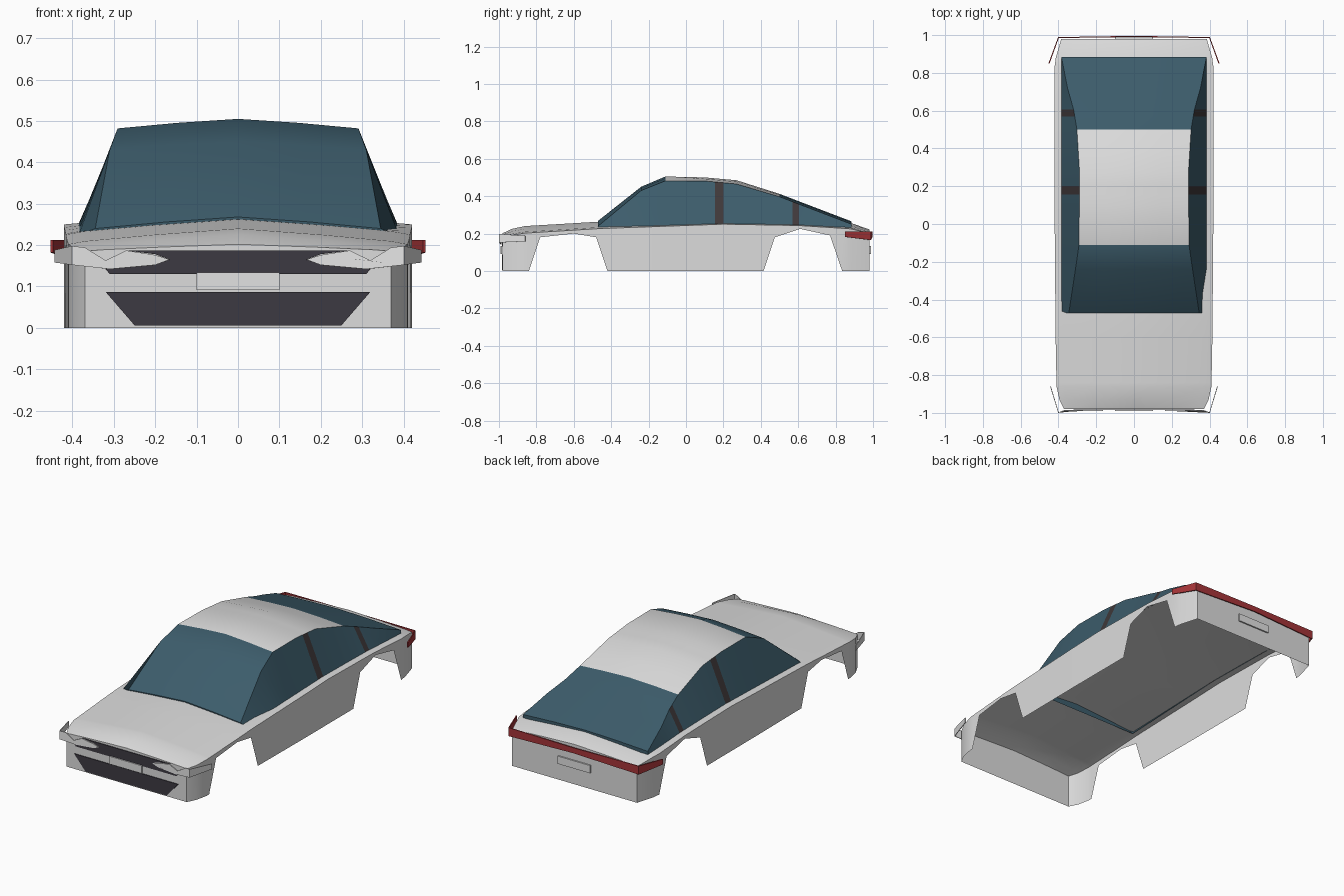
import bpy
import bmesh

if "Cube" in bpy.data.objects:
    bpy.data.objects.remove(bpy.data.objects["Cube"], do_unlink=True)


def material(name, rgb):
    m = bpy.data.materials.new(name)
    m.use_nodes = True
    m.diffuse_color = (*rgb, 1)
    m.node_tree.nodes["Principled BSDF"].inputs["Base Color"].default_value = (*rgb, 1)
    return m


PAINT = material("silver paint", (0.72, 0.72, 0.72))
GLASS = material("blue glass", (0.046, 0.108, 0.148))
PILLAR = material("dark pillar", (0.05, 0.04, 0.042))
GRILLE = material("charcoal grille", (0.046, 0.042, 0.054))
RED = material("red lamp", (0.38, 0.035, 0.04))
LAMP = material("pale lamp", (0.76, 0.76, 0.76))


def make(name, verts, faces, mats, rule=None, smooth=True):
    mesh = bpy.data.meshes.new(name)
    mesh.from_pydata(verts, [], faces)
    for m in mats:
        mesh.materials.append(m)
    if rule:
        for p in mesh.polygons:
            p.material_index = rule(p)
    ob = bpy.data.objects.new(name, mesh)
    bpy.context.collection.objects.link(ob)
    if smooth:
        bpy.ops.object.select_all(action="DESELECT")
        ob.select_set(True)
        bpy.context.view_layer.objects.active = ob
        bpy.ops.object.shade_smooth_by_angle(angle=0.5)
    return ob


def loft(name, rows, mats, rule=None):
    """Skin rows of points from front to back and close both ends."""
    n = len(rows[0])
    verts = [p for row in rows for p in row]
    faces = [(r * n + i, r * n + i + 1, (r + 1) * n + i + 1, (r + 1) * n + i)
             for r in range(len(rows) - 1) for i in range(n - 1)]
    faces.append(tuple(reversed(range(n))))
    faces.append(tuple(range((len(rows) - 1) * n, len(rows) * n)))
    return make(name, verts, faces, mats, rule)


def panel(name, polys, mat, thickness=0.004):
    """Thin plate made of one or more flat polygons."""
    bm = bmesh.new()
    for poly in polys:
        bm.faces.new([bm.verts.new(p) for p in poly])
    bmesh.ops.remove_doubles(bm, verts=bm.verts, dist=0.0005)
    mesh = bpy.data.meshes.new(name)
    bm.to_mesh(mesh)
    bm.free()
    mesh.materials.append(mat)
    ob = bpy.data.objects.new(name, mesh)
    bpy.context.collection.objects.link(ob)
    mod = ob.modifiers.new("thickness", "SOLIDIFY")
    mod.thickness = thickness
    mod.offset = 0
    return ob


def curve(points):
    """Piecewise linear function through the points."""
    def f(y):
        for (a, u), (b, v) in zip(points, points[1:]):
            if y <= b:
                return u + (v - u) * max(0, (y - a) / (b - a))
        return points[-1][1]
    return f


# Body shell: open underneath, with wheel arches cut into the sides
width = curve([(-.98, .37), (-.93, .395), (-.86, .41), (-.6, .415), (0, .42),
               (.86, .42), (.98, .385)])
belt = curve([(-.98, .185), (-.86, .202), (-.47, .226), (.2, .25), (.6, .243),
              (.88, .225), (.98, .202)])
crown = curve([(-.98, .202), (-.93, .225), (-.86, .24), (-.47, .263), (.3, .27),
               (.88, .257), (.98, .222)])
arch = curve([(-.84, 0), (-.78, .18), (-.6, .2), (-.48, .18), (-.42, 0), (.415, 0),
              (.475, .18), (.61, .225), (.77, .19), (.835, 0)])
stations = [-.98, -.93, -.86, -.84, -.78, -.6, -.48, -.42, -.2, 0, .2, .415,
            .475, .61, .77, .835, .88, .98]
section = [(1, 0), (.9, .2), (.5, .6), (0, 1)]
section = [(-s, h) for s, h in section] + [(s, h) for s, h in section[-2::-1]]
rows = []
for y in stations:
    w, e, c = width(y), belt(y), crown(y)
    top = [(s * w, y, e + h * (c - e)) for s, h in section]
    rows.append([(-w, y, arch(y)), *top, (w, y, arch(y))])
loft("body_shell", rows, [PAINT])

# Cabin: glass sides, windscreen and rear window, painted roof, dark pillars
rail_x = curve([(-.47, .345), (-.24, .31), (-.11, .291), (.27, .288), (.5, .302),
                (.62, .322), (.72, .352), (.885, .384)])
rail_z = curve([(-.47, .24), (-.24, .43), (-.11, .482), (.1, .481), (.27, .465),
                (.5, .397), (.885, .25)])
ridge = curve([(-.47, .268), (-.24, .45), (-.11, .505), (.1, .5), (.27, .485),
               (.5, .412), (.885, .265)])
sill = curve([(-.47, .225), (.2, .252), (.6, .245), (.885, .232)])
rows = []
for y in [-.47, -.24, -.11, .1, .155, .2, .27, .39, .5, .57, .605, .72, .885]:
    x, z, c = rail_x(y), rail_z(y), ridge(y)
    rows.append([(-.385, y, sill(y)), (-x, y, z), (-x / 2, y, (z + c) / 2 + .002),
                 (0, y, c), (x / 2, y, (z + c) / 2 + .002), (x, y, z),
                 (.385, y, sill(y))])


def cabin_rule(p):
    x, y = abs(p.center.x), p.center.y
    if x > .28:
        return 2 if .155 < y < .2 or .57 < y < .605 else 0
    return 1 if -.11 < y < .5 else 0


loft("cabin", rows, [GLASS, PAINT, PILLAR], cabin_rule)

# Front grilles
half = [(.31, .13), (.32, .142), (.2, .152), (.165, .165), (.2, .178), (.27, .187)]
outline = half + [(-x, z) for x, z in reversed(half)]
panel("upper_grille", [[(x, -.983, z) for x, z in outline]], GRILLE)
outline = [(-.25, .006), (.25, .006), (.32, .087), (-.32, .087)]
panel("lower_grille", [[(x, -.983, z) for x, z in outline]], GRILLE)

# Licence plates
for name, y in (("front_plate", -.987), ("rear_plate", .984)):
    panel(name, [[(-.1, y, .091), (.1, y, .091), (.1, y, .134), (-.1, y, .134)]],
          LAMP, .008)

# Headlamps: notched face with a flared wing around the corner
face = [(.165, .165), (.2, .176), (.27, .187), (.32, .163), (.37, .194),
        (.4, .198), (.4, .152), (.31, .142), (.2, .152)]
for side, s in (("left", 1), ("right", -1)):
    front = [(s * x, -.988 - .01 * (x > .39), z) for x, z in face]
    wing = [front[6], front[5], (s * .442, -.86, .188), (s * .442, -.86, .158)]
    panel(side + "_headlamp", [front, wing], LAMP)

# Tail lamp band across the back with flared ends
band = [(.45, .85, .182, .212), (.4, .987, .165, .212), (0, .993, .18, .21)]
band += [(-x, y, a, b) for x, y, a, b in band[-2::-1]]
quads = [[(p[0], p[1], p[2]), (q[0], q[1], q[2]), (q[0], q[1], q[3]), (p[0], p[1], p[3])]
         for p, q in zip(band, band[1:])]
panel("tail_lamp_band", quads, RED, .006)
